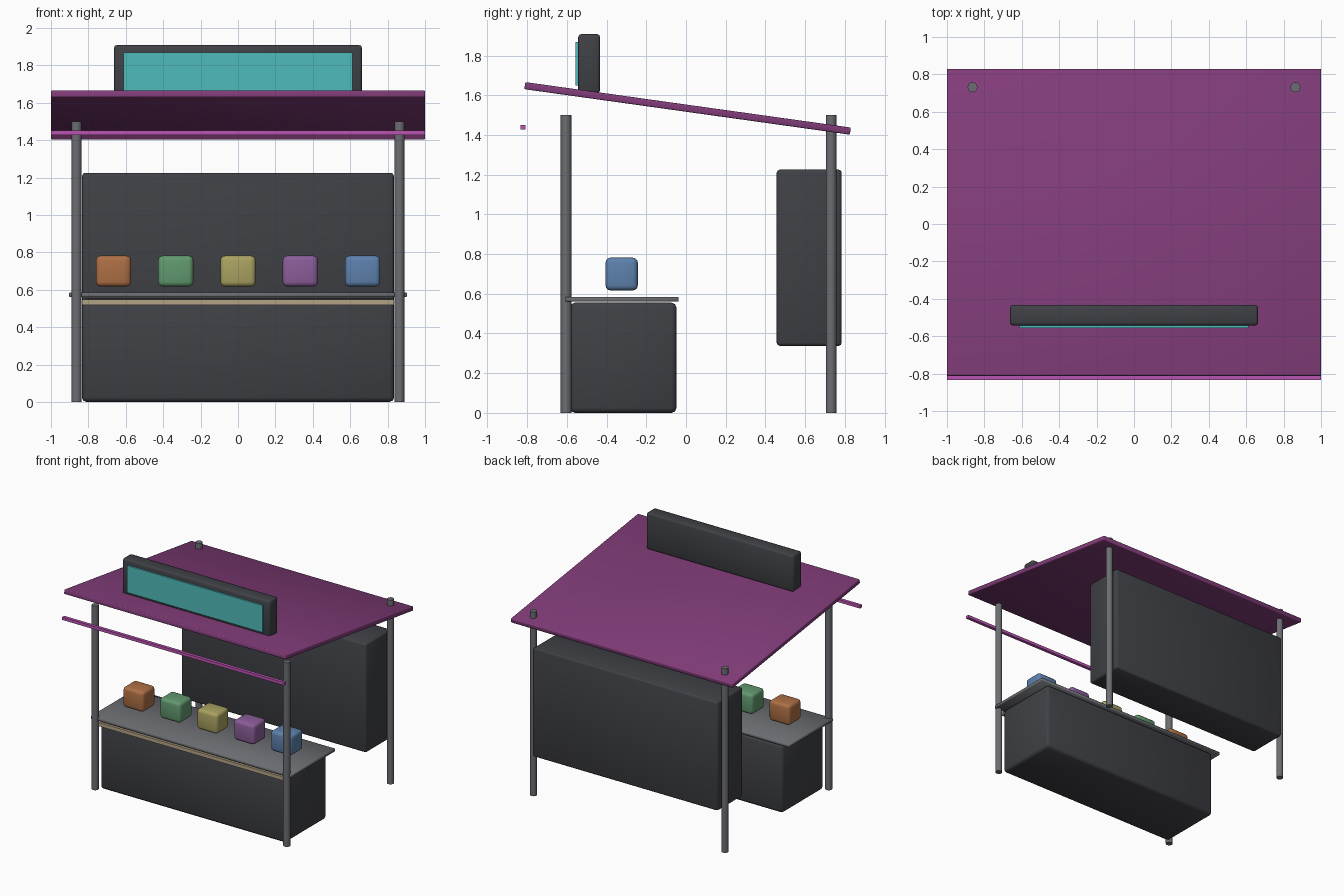
import bpy
import math

if "Cube" in bpy.data.objects:
    bpy.data.objects.remove(bpy.data.objects["Cube"])


def material(name, rgb):
    m = bpy.data.materials.new(name)
    m.diffuse_color = (*rgb, 1)
    m.use_nodes = True
    m.node_tree.nodes["Principled BSDF"].inputs["Base Color"].default_value = m.diffuse_color
    return m


DARK = material("dark_panel", (0.05, 0.052, 0.06))
METAL = material("metal", (0.15, 0.155, 0.17))
PURPLE = material("purple_roof", (0.22, 0.045, 0.19))
MAGENTA = material("magenta_trim", (0.5, 0.09, 0.45))
TEAL = material("teal_screen", (0.08, 0.5, 0.5))
TAN = material("tan_trim", (0.45, 0.37, 0.24))


def finish(ob, name, mat):
    ob.name = name
    ob.data.materials.append(mat)
    return ob


def box(name, mat, x, y, z, bevel=0.0, segments=2):
    """Box from (min, max) ranges, optionally with soft rounded edges."""
    ranges = (x, y, z)
    bpy.ops.mesh.primitive_cube_add(size=1, location=[(a + b) / 2 for a, b in ranges])
    ob = finish(bpy.context.object, name, mat)
    ob.scale = [b - a for a, b in ranges]
    bpy.ops.object.transform_apply(location=False, rotation=False, scale=True)
    if bevel:
        mod = ob.modifiers.new("soft_edges", 'BEVEL')
        mod.width = bevel
        mod.segments = segments
        bpy.ops.object.shade_smooth()
    return ob


# Four corner posts
for side, sx in (("left", -1), ("right", 1)):
    for end, y in (("front", -0.604), ("back", 0.731)):
        bpy.ops.mesh.primitive_cylinder_add(vertices=12, radius=0.027, depth=1.5,
                                            location=(sx * 0.863, y, 0.75))
        finish(bpy.context.object, f"{end}_{side}_post", METAL)
        bpy.ops.object.shade_smooth_by_angle(angle=math.radians(40))

# Counter with worktop and front trim
box("counter_body", DARK, (-0.835, 0.835), (-0.585, -0.048), (0.0, 0.555), 0.025)
box("counter_top", METAL, (-0.903, 0.903), (-0.608, -0.037), (0.56, 0.585), 0.004, 1)
box("counter_trim", TAN, (-0.835, 0.835), (-0.603, -0.58), (0.518, 0.548))

# Back cabinet
box("back_cabinet", DARK, (-0.833, 0.833), (0.457, 0.784), (0.338, 1.225), 0.015)

# Sloping roof and the bar along its front
roof = box("roof", PURPLE, (-1, 1), (-0.82, 0.836), (1.516, 1.552), 0.006)
roof.rotation_euler.x = -math.radians(7.95)
box("awning_bar", MAGENTA, (-1, 1), (-0.834, -0.809), (1.427, 1.451))

# Sign board with blank screen
box("sign_board", DARK, (-0.663, 0.663), (-0.543, -0.433), (1.61, 1.908), 0.015)
box("sign_screen", TEAL, (-0.612, 0.612), (-0.556, -0.535), (1.648, 1.868))

# Goods displayed on the counter
goods = [("orange", (0.42, 0.16, 0.06)), ("green", (0.12, 0.32, 0.16)),
         ("yellow", (0.4, 0.36, 0.12)), ("violet", (0.26, 0.11, 0.32)),
         ("blue", (0.11, 0.22, 0.42))]
for i, (colour, rgb) in enumerate(goods):
    cx = (i - 2) * 0.333
    box(f"{colour}_goods", material(f"{colour}_goods", rgb), (cx - 0.094, cx + 0.094),
        (-0.405, -0.243), (0.617, 0.782), 0.025, 3)
